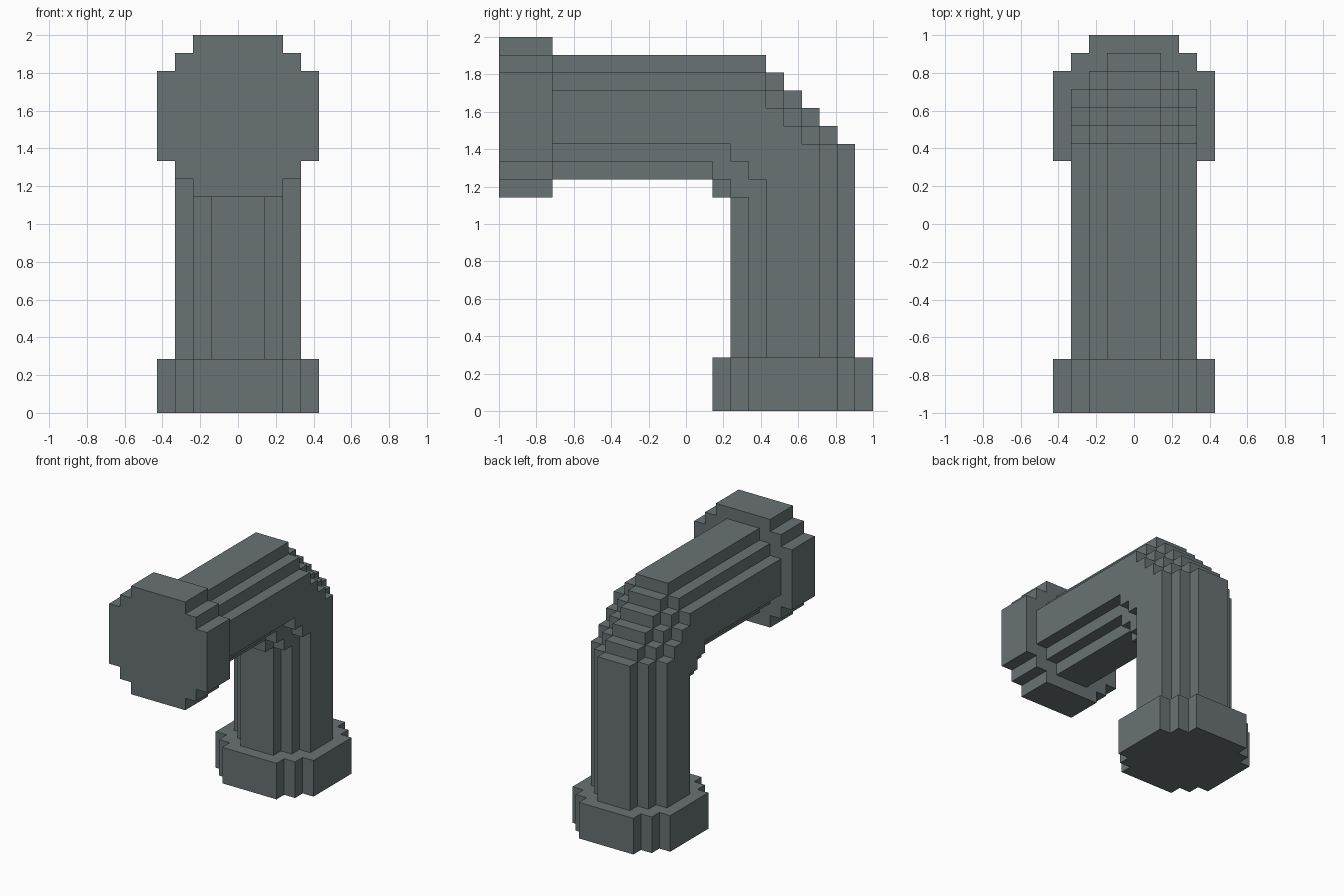
import bpy
import bmesh

if "Cube" in bpy.data.objects:
    bpy.data.objects.remove(bpy.data.objects["Cube"])

U = 2 / 21  # the model sits on a 21-step grid

metal = bpy.data.materials.new("slate grey")
metal.diffuse_color = (0.138, 0.168, 0.175, 1)
metal.use_nodes = True
metal.node_tree.nodes["Principled BSDF"].inputs["Base Color"].default_value = metal.diffuse_color


def prism(name, outline, place, a, b):
    """Extrude a 2D grid outline from a to b; place(u, v, w) gives x, y, z."""
    bm = bmesh.new()
    ends = [[bm.verts.new(place(u, v, w)) for u, v in outline] for w in (a, b)]
    n = len(outline)
    bm.faces.new(ends[0])
    bm.faces.new(ends[1])
    for i in range(n):
        k = (i + 1) % n
        bm.faces.new((ends[0][i], ends[0][k], ends[1][k], ends[1][i]))
    bmesh.ops.recalc_face_normals(bm, faces=bm.faces)
    mesh = bpy.data.meshes.new(name)
    bm.to_mesh(mesh)
    bm.free()
    mesh.materials.append(metal)
    ob = bpy.data.objects.new(name, mesh)
    bpy.context.collection.objects.link(ob)
    return ob


# Stepped round outline, 9 cells across, for both flanges
quarter = [(4.5, 2.5), (3.5, 2.5), (3.5, 3.5), (2.5, 3.5), (2.5, 4.5)]
half = quarter + [(-u, v) for u, v in reversed(quarter)]
disc = half + [(-u, -v) for u, v in half]

prism("front_flange", disc,
      lambda u, v, w: (u * U, w * U - 1, (v + 16.5) * U), 0, 3)
prism("base_flange", disc,
      lambda u, v, w: (u * U, (v + 16.5) * U - 1, w * U), 0, 3)


def elbow(bottom, top, inner):
    """Side outline of the bent pipe with stepped outer and inner corners."""
    pts = [(3, top)]
    y, z = 15, top
    pts.append((y, z))
    while z > 15:                       # outer stair
        pts += [(y, z - 1), (y + 1, z - 1)]
        y, z = y + 1, z - 1
    pts += [(top, 3), (bottom, 3)]
    y, z = bottom, inner
    pts.append((y, z))
    while z < bottom:                   # inner stair
        pts += [(y - 1, z), (y - 1, z + 1)]
        y, z = y - 1, z + 1
    pts.append((3, bottom))
    return pts


# Bent pipe: three slabs, the tallest outline narrowest, joined into one
slabs = [prism("pipe_slab", elbow(b, t, c),
               lambda u, v, w: (w * U, u * U - 1, v * U), -h, h)
         for b, t, c, h in ((13, 20, 12, 1.5), (14, 19, 12, 2.5), (15, 18, 13, 3.5))]
pipe = slabs[0]
pipe.name = "bent_pipe"
for other in slabs[1:]:
    mod = pipe.modifiers.new("join", 'BOOLEAN')
    mod.operation = 'UNION'
    mod.solver = 'EXACT'
    mod.object = other
bpy.context.view_layer.update()
joined = bpy.data.meshes.new_from_object(
    pipe.evaluated_get(bpy.context.evaluated_depsgraph_get()))
pipe.modifiers.clear()
pipe.data = joined
for other in slabs[1:]:
    bpy.data.objects.remove(other)
